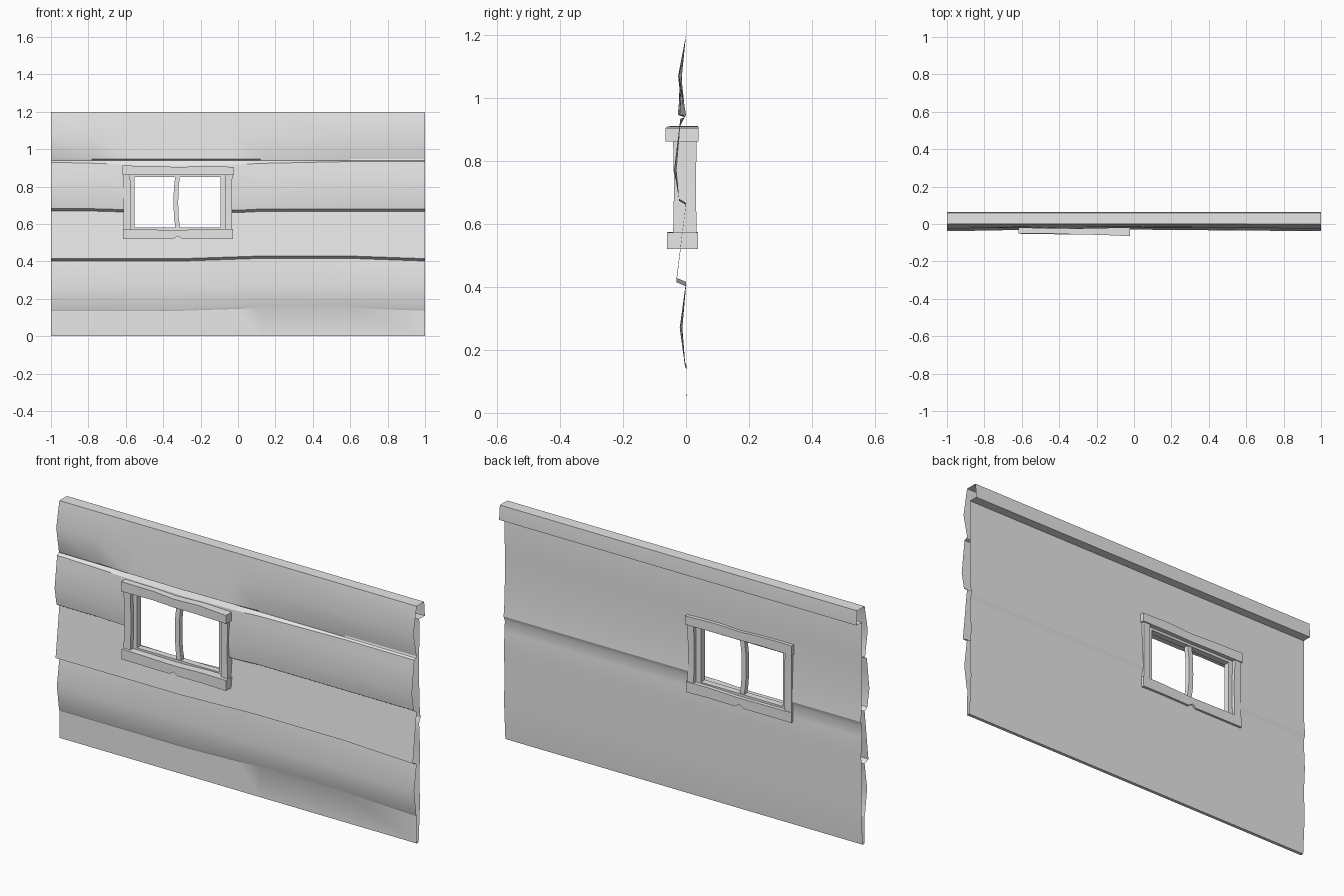
import bpy
import bmesh

if "Cube" in bpy.data.objects:
    bpy.data.objects.remove(bpy.data.objects["Cube"], do_unlink=True)

grey = bpy.data.materials.new("plain_grey")
grey.use_nodes = True
grey.diffuse_color = (0.8, 0.8, 0.8, 1)
grey.node_tree.nodes["Principled BSDF"].inputs["Base Color"].default_value = (0.8, 0.8, 0.8, 1)


def finish(name, bm):
    mesh = bpy.data.meshes.new(name)
    bm.to_mesh(mesh)
    bm.free()
    mesh.materials.append(grey)
    obj = bpy.data.objects.new(name, mesh)
    bpy.context.collection.objects.link(obj)
    bpy.ops.object.select_all(action="DESELECT")
    obj.select_set(True)
    bpy.context.view_layer.objects.active = obj
    bpy.ops.object.shade_smooth_by_angle(angle=0.44)
    return obj


def loft(bm, sections, caps):
    """Join closed cross-sections; optionally cap both ends."""
    rings = [[bm.verts.new(p) for p in sec] for sec in sections]
    n = len(rings[0])
    for a, b in zip(rings, rings[1:]):
        for i in range(n):
            j = (i + 1) % n
            bm.faces.new((a[i], a[j], b[j], b[i]))
    if caps:
        bm.faces.new(rings[0])
        bm.faces.new(rings[-1])
    bmesh.ops.recalc_face_normals(bm, faces=bm.faces)


def wall_section(x, wave, dip, bulge, lip, fold):
    """Cross-section: boards down the front, base, uneven back, top cap."""
    pts = [
        (0, 1.2), (-0.02 * bulge - 0.005, 1.07), (lip, 0.947),
        (-0.004, 0.939), (-0.018, fold),
        (-0.024 - 0.014 * bulge, 0.77), (-0.022, 0.68 + dip), (0, 0.667 + dip),
        (-0.03, 0.415 + wave), (0, 0.402 + wave),
        (-0.006 - 0.014 * bulge, 0.27), (-0.003, 0.147 + wave), (0.002, 0.136 + wave),
        (0, 0), (0.016, 0),
        (0.027, 0.2), (0.021, 0.32), (0.028, 0.45), (0.02, 0.6),
        (0.03, 0.625), (0.021, 0.72), (0.02, 0.95), (0.023, 1.1),
        (0.02, 1.127), (0.065, 1.127), (0.065, 1.14), (0.06, 1.2),
    ]
    return [(x, y, z) for y, z in pts]


# Hollow clapboard wall, open at both ends
wall = bmesh.new()
loft(wall, [wall_section(*s) for s in (
    (-1.0, 0, 0.002, 1.0, -0.004, 0.93),
    (-0.78, 0, 0.002, 0.8, -0.012, 0.925),
    (-0.6, 0, -0.003, 0.5, -0.022, 0.918),
    (-0.3, 0, -0.006, 0.4, -0.026, 0.912),
    (0.0, 0.01, -0.006, 0.4, -0.02, 0.918),
    (0.12, 0.014, 0, 0.5, -0.01, 0.924),
    (0.6, 0.014, 0, 0.8, -0.002, 0.934),
    (1.0, 0, 0, 1.0, 0, 0.934))], False)

# Window opening
X0, X1, Z0, Z1 = -0.595, -0.045, 0.545, 0.888
for co, no in (((X0, 0, 0), (1, 0, 0)), ((X1, 0, 0), (1, 0, 0)),
               ((0, 0, Z0), (0, 0, 1)), ((0, 0, Z1), (0, 0, 1))):
    bmesh.ops.bisect_plane(wall, geom=wall.verts[:] + wall.edges[:] + wall.faces[:],
                           plane_co=co, plane_no=no, dist=0.00001)
hole = []
for f in wall.faces:
    c = f.calc_center_median()
    if X0 < c.x < X1 and Z0 < c.z < Z1:
        hole.append(f)
bmesh.ops.delete(wall, geom=hole, context="FACES")
finish("clapboard_wall", wall)


def bar(name, stations, upright=False):
    """Timber with uneven edges; stations are (along, low, high, front, back)."""
    bm = bmesh.new()
    sections = []
    for t, lo, hi, f, b in stations:
        ring = [(lo, f), (hi, f), (hi, b), (lo, b)]
        sections.append([(w, y, t) if upright else (t, y, w) for w, y in ring])
    loft(bm, sections, True)
    return finish(name, bm)


# Outer window trim
bar("window_header", [
    (-0.618, 0.863, 0.912, -0.052, 0.038), (-0.44, 0.864, 0.91, -0.05, 0.036),
    (-0.32, 0.862, 0.904, -0.056, 0.036), (-0.18, 0.863, 0.91, -0.058, 0.038),
    (-0.022, 0.862, 0.905, -0.065, 0.04)])
bar("window_sill", [
    (-0.615, 0.52, 0.572, -0.052, 0.036), (-0.345, 0.52, 0.568, -0.056, 0.035),
    (-0.322, 0.535, 0.568, -0.056, 0.035), (-0.3, 0.52, 0.568, -0.056, 0.035),
    (-0.15, 0.522, 0.574, -0.058, 0.036), (-0.026, 0.52, 0.573, -0.06, 0.038)])
bar("right_trim", [
    (0.565, -0.614, -0.576, -0.038, 0.033), (0.72, -0.611, -0.573, -0.036, 0.031),
    (0.868, -0.614, -0.577, -0.038, 0.034)], True)
bar("left_trim", [
    (0.565, -0.066, -0.031, -0.041, 0.034), (0.72, -0.068, -0.034, -0.038, 0.031),
    (0.868, -0.066, -0.03, -0.041, 0.034)], True)

# Inner sash and slightly bowed mullion
for name, lo, hi in (("right_sash", -0.58, -0.554), ("left_sash", -0.094, -0.062)):
    bar(name, [(0.56, lo, hi, -0.016, 0.016), (0.87, lo, hi, -0.016, 0.016)], True)
for name, lo, hi in (("bottom_sash", 0.56, 0.58), ("top_sash", 0.85, 0.87)):
    bar(name, [(-0.58, lo, hi, -0.016, 0.016), (-0.065, lo, hi, -0.016, 0.016)])
bar("mullion", [
    (z, -0.345 + d, -0.32 + d, -0.012, 0.012)
    for z, d in ((0.57, 0.012), (0.63, 0.003), (0.71, 0), (0.79, 0.002), (0.86, 0.01))], True)
